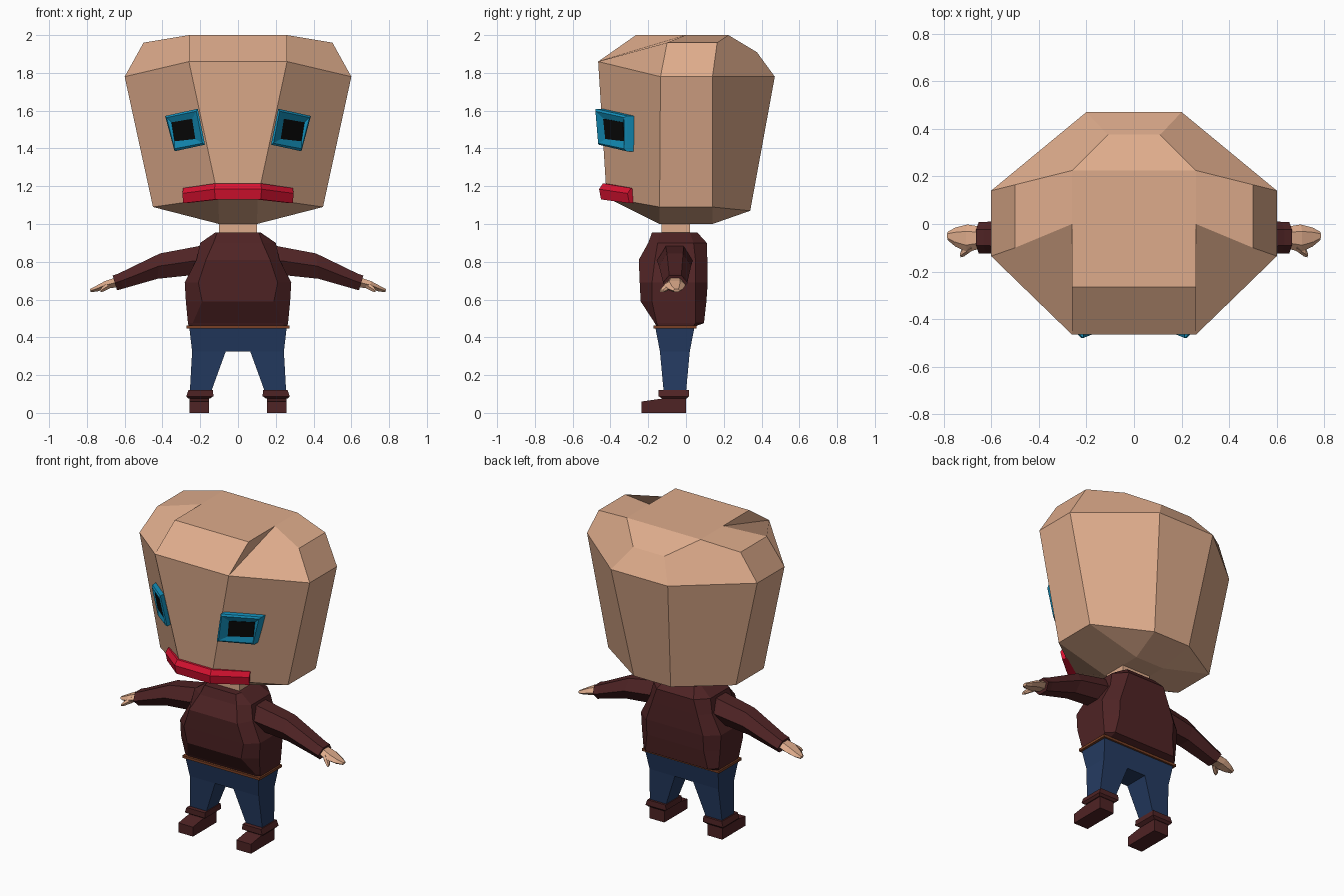
import bpy, bmesh, math
from mathutils import Vector

if "Cube" in bpy.data.objects:
    bpy.data.objects.remove(bpy.data.objects["Cube"])


def mat(name, rgb):
    m = bpy.data.materials.new(name)
    m.diffuse_color = (*rgb, 1)
    m.use_nodes = True
    m.node_tree.nodes["Principled BSDF"].inputs["Base Color"].default_value = m.diffuse_color
    return m


SKIN = mat("skin", (0.73, 0.41, 0.26))
MAROON = mat("maroon", (0.078, 0.017, 0.018))
DENIM = mat("denim", (0.018, 0.044, 0.12))
BROWN = mat("belt_brown", (0.19, 0.05, 0.018))
RED = mat("lip_red", (0.68, 0.006, 0.03))
BLUE = mat("eye_blue", (0.007, 0.29, 0.52))
BLACK = mat("black", (0.003, 0.003, 0.003))


def make(name, verts, faces, m, mirror=False):
    """Flat-shaded mesh object, optionally mirrored across x."""
    bm = bmesh.new()
    vs = [bm.verts.new(v) for v in verts]
    for f in faces:
        bm.faces.new([vs[i] for i in f])
    bmesh.ops.recalc_face_normals(bm, faces=bm.faces[:])
    me = bpy.data.meshes.new(name)
    bm.to_mesh(me)
    bm.free()
    me.materials.append(m)
    ob = bpy.data.objects.new(name, me)
    bpy.context.collection.objects.link(ob)
    if mirror:
        ob.modifiers.new("mirror", 'MIRROR').use_mirror_merge = False
    return ob


def loft(name, rings, m, mirror=False):
    """Skin a list of equal rings and cap both ends."""
    n = len(rings[0])
    verts = [p for r in rings for p in r]
    faces = [(k * n + i, k * n + (i + 1) % n, (k + 1) * n + (i + 1) % n, (k + 1) * n + i)
             for k in range(len(rings) - 1) for i in range(n)]
    faces += [tuple(range(n)), tuple(range(len(verts) - n, len(verts)))]
    return make(name, verts, faces, m, mirror)


def box_ring(x0, x1, y0, y1, z):
    return [(x0, y0, z), (x1, y0, z), (x1, y1, z), (x0, y1, z)]


def sym_ring(half, z):
    return [(x, y, z) for x, y in half] + [(-x, y, z) for x, y in reversed(half)]


# Head: right-hand points, mirrored to the left, with centre strips between
P = [(.105, -.42, 1.14), (.45, -.14, 1.09), (.45, .14, 1.09), (.13, .34, 1.07),
     (.26, -.465, 1.86), (.6, -.135, 1.78), (.6, .14, 1.78), (.2, .47, 1.78),
     (.26, -.265, 2), (.26, 0, 2), (.5, -.1, 1.96), (.5, .165, 1.96),
     (.26, .225, 2), (.11, .375, 1.91), (.1, -.14, 1.0), (.1, .14, 1.0)]
n = len(P)
side = [(0, 1, 5, 4), (1, 2, 6, 5), (2, 3, 7, 6), (4, 5, 10, 9), (4, 9, 8), (5, 6, 11, 10),
        (6, 7, 13, 12, 11), (9, 10, 11, 12), (0, 14, 1), (1, 14, 15, 2), (2, 15, 3)]
loop = [3, 7, 13, 12, 9, 8, 4, 0, 14, 15]
faces = side + [tuple(i + n for i in f) for f in side]
faces += [(a, b, b + n, a + n) for a, b in zip(loop, loop[1:] + loop[:1])]
make("head", P + [(-x, y, z) for x, y, z in P], faces, SKIN)

# Neck
loft("neck", [box_ring(-.1, .1, -.13, .02, z) for z in (.92, 1.03)], SKIN)

# Eyes: a raised frame on each slanted cheek, with a dark pupil plate
NORMAL = Vector((.66, -.74, -.13)).normalized()


def cheek(x, z, off):
    """Point seen at (x, z) from the front, raised off the cheek."""
    px, pz = x - NORMAL.x * off, z - NORMAL.z * off
    t = (pz - 1.12) / .72
    left = Vector((.105, -.42)).lerp(Vector((.26, -.465)), t)
    right = Vector((.45, -.14)).lerp(Vector((.6, -.135)), t)
    s = (px - left.x) / (right.x - left.x)
    return (x, left.lerp(right, s).y + NORMAL.y * off, z)


outer = [(.213, 1.61), (.386, 1.572), (.336, 1.385), (.175, 1.42)]
pupil = [(.243, 1.557), (.352, 1.538), (.336, 1.438), (.226, 1.45)]
rim = [tuple(a + (b - a) * .25 for a, b in zip(o, p)) for o, p in zip(outer, pupil)]
loft("eye_frame", [[cheek(x, z, o) for x, z in ring] for ring, o in
                   ((outer, -.01), (outer, .022), (rim, .03), (pupil, .02))], BLUE, True)
loft("pupil", [[cheek(x, z, o) for x, z in pupil] for o in (.017, .023)], BLACK, True)

# Mouth: a ridged lip band wrapped around the front of the face
lips = []
for x, y, top, low in ((-.29, -.29, 1.19, 1.11), (-.12, -.44, 1.215, 1.13),
                       (.12, -.44, 1.215, 1.13), (.29, -.29, 1.19, 1.11)):
    k = math.copysign(.012, x)
    lips.append([(x - k * 3, y + .05, top), (x, y, top), (x + k * .4, y - .02, (top + low) / 2 + .012),
                 (x, y - .01, low), (x - k * 3, y + .05, low)])
loft("mouth", lips, RED)

# Sweater body
loft("sweater", [
    sym_ring([(.11, -.18), (.12, -.14), (.12, .02), (.1, .06)], .955),
    sym_ring([(.13, -.2), (.2, -.15), (.2, .04), (.13, .11)], .9),
    sym_ring([(.17, -.25), (.22, -.165), (.22, .05), (.16, .113)], .81),
    sym_ring([(.21, -.245), (.282, -.18), (.282, .05), (.2, .115)], .69),
    sym_ring([(.19, -.24), (.276, -.18), (.276, .05), (.2, .108)], .59),
    sym_ring([(.24, -.165), (.265, -.155), (.265, .05), (.22, .095)], .475),
    sym_ring([(.24, -.155), (.26, -.145), (.26, .035), (.22, .04)], .455)], MAROON)


def tube_ring(x, y, z, hy, hz, tilt):
    """Six-sided section across the arm, leaning by tilt."""
    pts = [(-.5, 1), (.5, 1), (1, 0), (.5, -1), (-.5, -1), (-1, 0)]
    return [(x + b * hz * tilt, y + a * hy, z + b * hz) for a, b in pts]


# Sleeves and hands
loft("sleeve", [tube_ring(.15, -.06, .81, .09, .085, 0), tube_ring(.23, -.06, .805, .095, .075, -.1),
                tube_ring(.42, -.058, .777, .085, .067, -.1), tube_ring(.62, -.057, .698, .066, .04, .3),
                tube_ring(.652, -.057, .688, .066, .039, .3)], MAROON, True)
loft("hand", [tube_ring(.64, -.057, .692, .045, .025, .3), tube_ring(.7, -.06, .677, .058, .02, .3),
              tube_ring(.75, -.055, .657, .04, .014, .3), tube_ring(.782, -.05, .647, .018, .008, .3)],
     SKIN, True)
loft("thumb", [tube_ring(.68, -.09, .677, .022, .016, .3), tube_ring(.715, -.115, .655, .022, .012, .3),
               tube_ring(.728, -.128, .645, .012, .006, .3)], SKIN, True)

# Belt
loft("belt", [box_ring(-.272, .272, -.172, .055, z) for z in (.446, .462)], BROWN)

# Trousers
loft("trouser_hips", [box_ring(-.258, .258, -.163, .045, .455),
                      box_ring(-.243, .243, -.138, .02, .325)], DENIM)
loft("trouser_leg", [box_ring(.065, .243, -.138, .02, .325),
                     box_ring(.143, .255, -.118, 0, .11)], DENIM, True)

# Boots with a flared cuff
loft("boot_cuff", [box_ring(.133, .262, -.145, .015, .122), box_ring(.13, .274, -.145, .017, .088),
                   box_ring(.15, .262, -.125, .004, .075)], MAROON, True)
foot = [(-.235, 0), (-.235, .06), (-.14, .074), (0, .085), (0, 0)]
loft("boot", [[(x, y, z) for y, z in foot] for x in (.153, .256)], MAROON, True)
